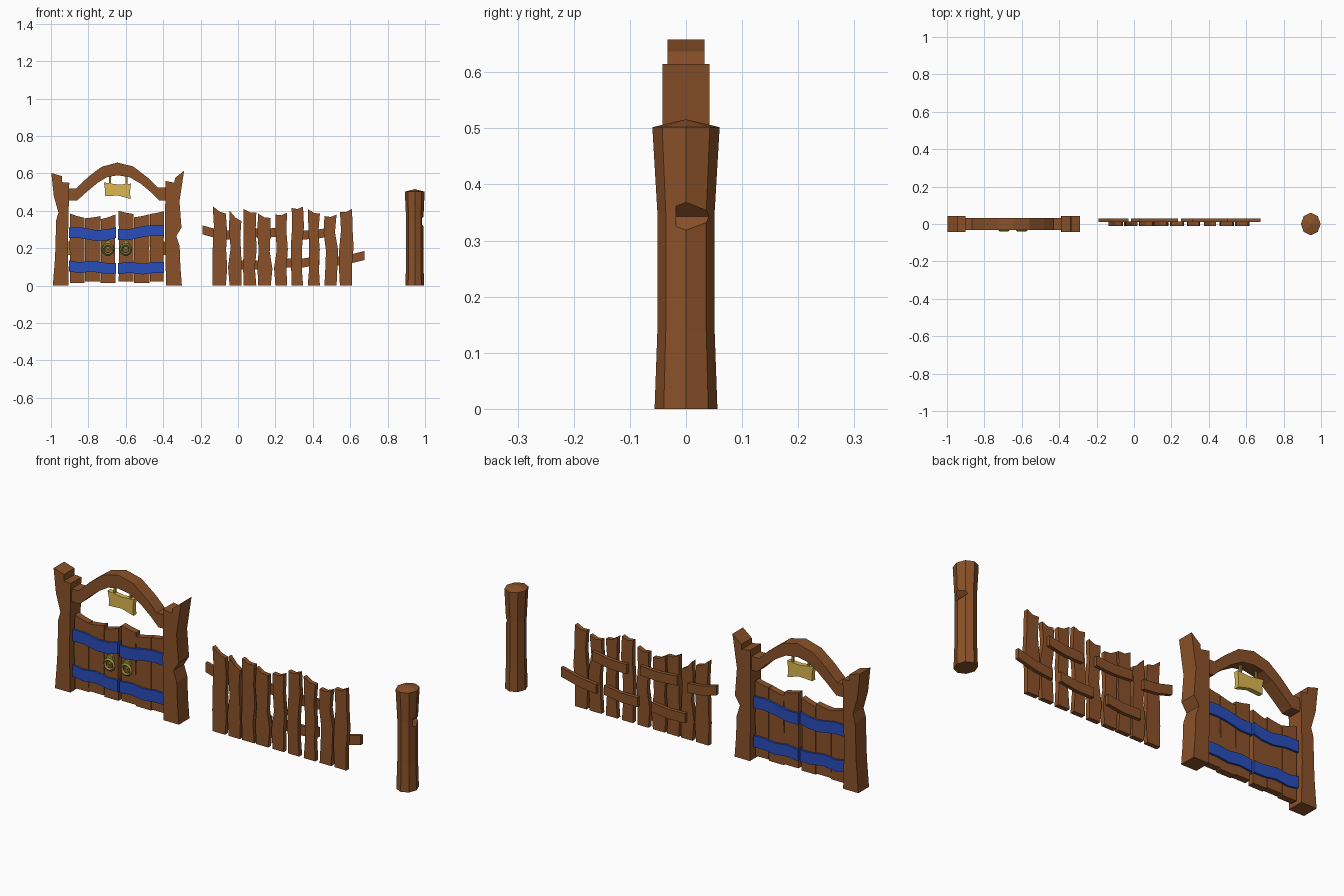
import bpy, bmesh, math, random
from mathutils import Matrix

if "Cube" in bpy.data.objects:
    bpy.data.objects.remove(bpy.data.objects["Cube"])

random.seed(4)


def material(name, rgb):
    m = bpy.data.materials.new(name)
    m.diffuse_color = (*rgb, 1)
    m.use_nodes = True
    m.node_tree.nodes["Principled BSDF"].inputs["Base Color"].default_value = m.diffuse_color
    return m


WOOD = material("brown wood", (0.255, 0.083, 0.022))
BLUE = material("blue painted band", (0.022, 0.075, 0.50))
GOLD = material("gold sign", (0.72, 0.48, 0.085))
BRASS = material("olive brass", (0.28, 0.26, 0.04))


def finish(name, bm, mat):
    bmesh.ops.recalc_face_normals(bm, faces=bm.faces)
    me = bpy.data.meshes.new(name)
    bm.to_mesh(me)
    bm.free()
    me.materials.append(mat)
    ob = bpy.data.objects.new(name, me)
    bpy.context.collection.objects.link(ob)
    return ob


def slab(name, outline, y0, y1, mat):
    """Front outline (x, z) extruded from y0 to y1."""
    bm = bmesh.new()
    face = bm.faces.new([bm.verts.new((x, y0, z)) for x, z in outline])
    ext = bmesh.ops.extrude_face_region(bm, geom=[face])
    for v in ext["geom"]:
        if isinstance(v, bmesh.types.BMVert):
            v.co.y = y1
    return finish(name, bm, mat)


def plank(name, x0, x1, z0, left_top, right_top, y0, y1, wobble):
    """Upright board with crooked sides and a slanted top."""
    r = lambda: random.uniform(-wobble, wobble)
    fr = (0.25, 0.5, 0.75)
    right = [(x1 + r(), z0 + (right_top - z0) * f) for f in fr]
    left = [(x0 + r(), z0 + (left_top - z0) * f) for f in reversed(fr)]
    mid = ((x0 + x1) / 2, (left_top + right_top) / 2 - wobble)
    slab(name, [(x0, z0), (x1, z0)] + right + [(x1, right_top), mid, (x0, left_top)] + left,
         y0, y1, WOOD)


def band(name, tops, height, y0, y1, mat):
    """Crooked horizontal strip given its top edge."""
    slab(name, tops + [(x, z - height) for x, z in reversed(tops)], y0, y1, mat)


# Gate posts with a stepped shoulder and chipped outer sides
slab("left_gate_post", [(-.99, 0), (-.905, 0), (-.91, .2), (-.902, .55), (-.94, .553),
                        (-.94, .585), (-.998, .602), (-.985, .48), (-.96, .39), (-.972, .35),
                        (-.978, .15)], -.042, .042, WOOD)
slab("right_gate_post", [(-.385, 0), (-.30, 0), (-.308, .1), (-.312, .21), (-.33, .265),
                         (-.302, .31), (-.313, .45), (-.288, .615), (-.337, .575),
                         (-.34, .55), (-.388, .56), (-.39, .3)], -.042, .042, WOOD)

# Arch between the posts
slab("gate_arch", [(-.91, .52), (-.865, .52), (-.80, .582), (-.73, .635), (-.645, .658),
                   (-.56, .637), (-.48, .575), (-.43, .525), (-.38, .525), (-.38, .455),
                   (-.42, .455), (-.46, .495), (-.52, .545), (-.58, .58), (-.645, .59),
                   (-.70, .58), (-.75, .55), (-.81, .50), (-.86, .455), (-.91, .455)],
     -.033, .033, WOOD)

# Hanging sign
slab("hanging_sign", [(-.712, .478), (-.64, .482), (-.574, .463), (-.578, .50), (-.572, .545),
                      (-.64, .54), (-.718, .552), (-.71, .51)], -.012, .012, GOLD)
for x in (-.685, -.597):
    slab("sign_hanger", [(x - .005, .53), (x + .005, .53), (x + .005, .59), (x - .005, .59)],
         -.005, .005, BRASS)

# Door boards
boards = [(-.898, -.820, .385, .362), (-.818, -.736, .36, .372), (-.734, -.655, .355, .38),
          (-.638, -.558, .40, .383), (-.556, -.473, .365, .382), (-.471, -.397, .383, .398)]
for i, (a, b, lt, rt) in enumerate(boards):
    plank("door_board", a, b, .015 + .006 * (i % 2), lt, rt, -.016, .016, .002)

# Blue bands wrapping the doors
for tops in ([(-.903, .312), (-.84, .312), (-.76, .297), (-.70, .30), (-.652, .313)],
             [(-.903, .135), (-.85, .125), (-.78, .133), (-.71, .122), (-.652, .122)],
             [(-.642, .302), (-.58, .302), (-.51, .318), (-.45, .325), (-.395, .322)],
             [(-.642, .12), (-.58, .127), (-.51, .118), (-.45, .126), (-.395, .125)]):
    band("door_band", tops, .058, -.026, .026, BLUE)

# Hinge pins on the outer door edges
for x in (-.904, -.391):
    bm = bmesh.new()
    bmesh.ops.create_cone(bm, cap_ends=True, segments=8, radius1=.007, radius2=.007, depth=.07,
                          matrix=Matrix.Translation((x, 0, .20)))
    finish("hinge_pin", bm, GOLD)

# Ring handles with backing plates
for x in (-.695, -.60):
    slab("handle_plate", [(x - .022, .215), (x, .19), (x + .022, .215), (x + .014, .235),
                          (x, .243), (x - .014, .235)], -.028, -.014, BRASS)
    bm = bmesh.new()
    n, m, R, r = 10, 4, .025, .008
    grid = [[bm.verts.new((x + (R + r * math.cos(b)) * math.cos(a), -.031 + r * math.sin(b),
                           .193 + (R + r * math.cos(b)) * math.sin(a)))
             for b in [2 * math.pi * j / m for j in range(m)]]
            for a in [2 * math.pi * i / n for i in range(n)]]
    for i in range(n):
        for j in range(m):
            bm.faces.new((grid[i][j], grid[(i + 1) % n][j],
                          grid[(i + 1) % n][(j + 1) % m], grid[i][(j + 1) % m]))
    finish("handle_ring", bm, BRASS)

# Fence pickets
pickets = [(-.135, -.065, .425, .385), (-.045, .018, .40, .345), (.03, .098, .41, .392),
           (.108, .175, .385, .362), (.20, .262, .38, .39), (.287, .348, .415, .422),
           (.373, .438, .41, .385), (.462, .527, .372, .38), (.545, .61, .395, .41)]
for a, b, lt, rt in pickets:
    plank("fence_picket", a, b, 0, lt, rt, -.01, .013, .009)

# Short fence rails nailed to the back
for x0, z0, x1, z1 in ((-.19, .322, -.03, .292), (.03, .312, .235, .31), (.31, .295, .50, .312),
                       (-.015, .135, .17, .143), (.25, .145, .435, .158), (.48, .15, .675, .185)):
    mid = ((x0 + x1) / 2, (z0 + z1) / 2 - .007)
    band("fence_rail", [(x0, z0), mid, (x1, z1)], .048, .012, .03, WOOD)

# Free-standing octagonal post with a shallow pointed top
bm = bmesh.new()
rings = []
for z, rx, ry in ((0, .050, .056), (.14, .046, .051), (.35, .046, .051), (.502, .053, .06)):
    rings.append([bm.verts.new((.945 + rx * math.cos(k * math.pi / 4),
                                ry * math.sin(k * math.pi / 4), z)) for k in range(8)])
for lo, hi in zip(rings, rings[1:]):
    for k in range(8):
        bm.faces.new((lo[k], lo[(k + 1) % 8], hi[(k + 1) % 8], hi[k]))
bm.faces.new(rings[0])
tip = bm.verts.new((.945, 0, .516))
for k in range(8):
    bm.faces.new((rings[-1][k], rings[-1][(k + 1) % 8], tip))
post = finish("octagonal_post", bm, WOOD)

# Chip cut from the post's right side
bm = bmesh.new()
bmesh.ops.create_cube(bm, size=1, matrix=Matrix.Translation((1.002, .032, .343))
                      @ Matrix.Rotation(math.radians(45), 4, 'Y')
                      @ Matrix.Diagonal((.05, .10, .05, 1)))
chip = finish("post_chip_cutter", bm, WOOD)
chip.hide_render = True
chip.display_type = 'WIRE'
cut = post.modifiers.new("chip", 'BOOLEAN')
cut.operation, cut.object, cut.solver = 'DIFFERENCE', chip, 'EXACT'
